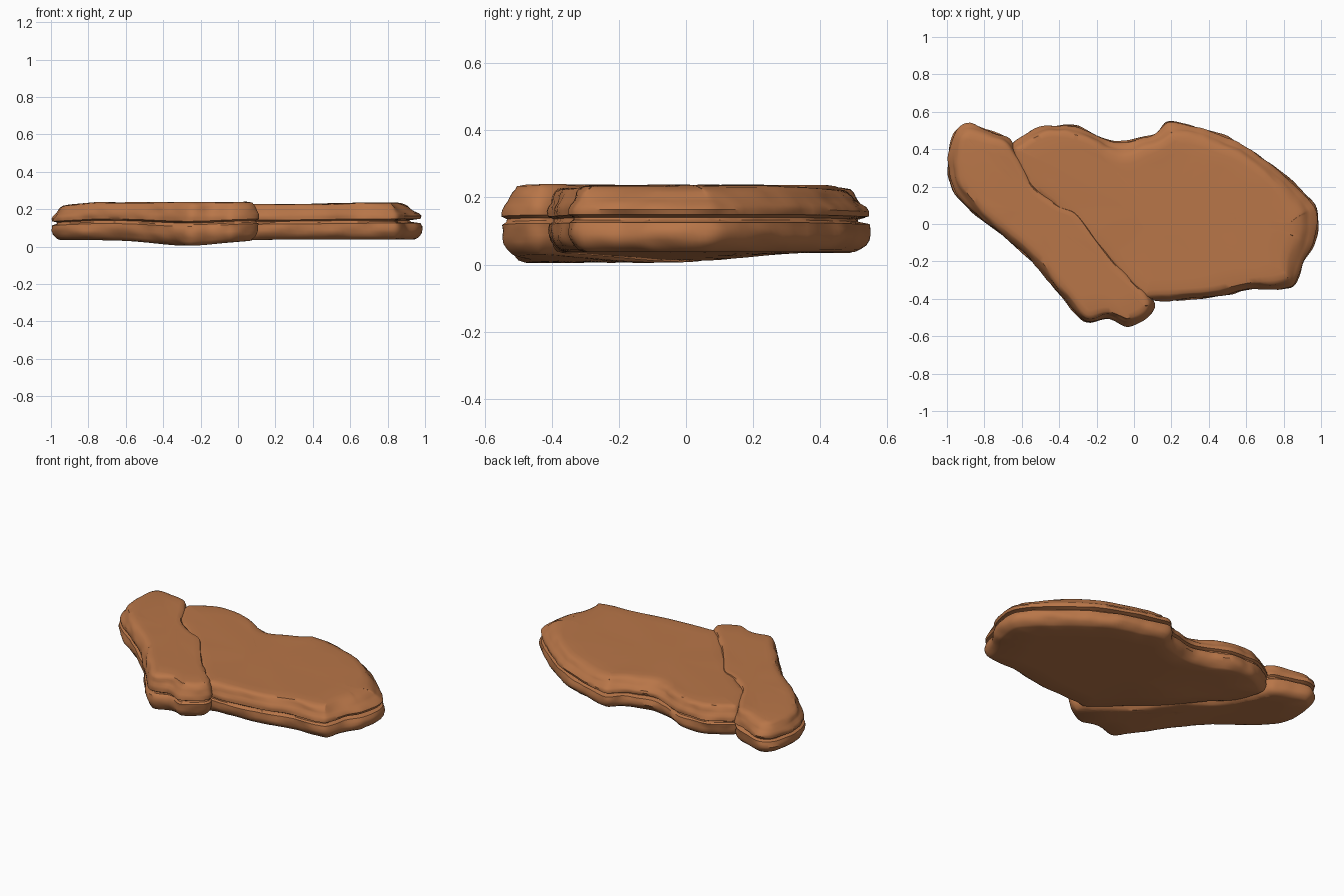
import bpy, bmesh, math
from mathutils import Vector, noise

if "Cube" in bpy.data.objects:
    bpy.data.objects.remove(bpy.data.objects["Cube"])

mat = bpy.data.materials.new("warm_sandstone")
mat.diffuse_color = (0.48, 0.18, 0.065, 1)
mat.use_nodes = True
mat.node_tree.nodes["Principled BSDF"].inputs["Base Color"].default_value = mat.diffuse_color

# Side profile: (height fraction, share of the local top inset, fixed inset)
PROFILE = [(0, 0, .05), (.03, 0, .03), (.1, 0, .014), (.18, 0, .004), (.27, 0, 0),
           (.36, .02, 0), (.44, .08, 0), (.48, .45, .002), (.52, .5, .003),
           (.56, .1, 0), (.64, .05, 0), (.71, .14, 0), (.77, .36, 0), (.83, .52, 0),
           (.89, .62, .002), (.94, .76, .005), (.98, .95, .012), (1.0, 1.2, .03)]


def smooth_loop(keys, steps=7):
    """Closed Catmull-Rom through (x, y, inset) keys."""
    pts, n = [], len(keys)
    for i in range(n):
        a, b, c, d = (Vector(keys[(i + k) % n]) for k in (-1, 0, 1, 2))
        for s in range(steps):
            t = s / steps
            pts.append(.5 * (2 * b + (c - a) * t + (2 * a - 5 * b + 4 * c - d) * t * t
                             + (3 * b - a - 3 * c + d) * t ** 3))
    return pts


def bottom_z(x, y):
    fade = 1 / (1 + math.exp((y - .2) * 14))
    return .038 - .03 * math.exp(-((x + .27) / .24) ** 2) * fade


def slab(name, keys, centre, top_z, lift=0):
    loop = smooth_loop(keys)
    n = len(loop)
    bm = bmesh.new()
    # Clockwise outline: inward normal lies to the right of travel
    inward = []
    for i in range(n):
        d = loop[(i + 2) % n] - loop[i - 2]
        inward.append(Vector((d.y, -d.x)).normalized())

    def ring(f, k, fixed, shrink=1.0):
        out = []
        for p, nrm in zip(loop, inward):
            q = Vector((p.x, p.y)) + nrm * (max(p.z, 0) * k + fixed)
            lo, hi = bottom_z(*q) - lift, top_z(*q)
            z = lo + (hi - lo) * f
            if 0 < f < .97:
                rough = noise.noise((q.x * 6, q.y * 6, z * 18)) + .5 * noise.noise((q.x * 15, q.y * 15, z * 30))
                q += nrm * (.011 * rough + .004)
            q = centre + (q - centre) * shrink
            if shrink < 1:
                z = top_z(*q) if f else bottom_z(*q) - lift
            if f > .9:
                z += .004 * noise.noise((q.x * 4, q.y * 4, 3))
            out.append(bm.verts.new((q.x, q.y, z)))
        return out

    rings = [ring(0, 0, .05, s) for s in (.25, .5, .75)]
    rings += [ring(*layer) for layer in PROFILE]
    rings += [ring(1, 1.2, .03, s) for s in (.85, .6, .3)]
    for a, b in zip(rings, rings[1:]):
        for i in range(n):
            j = (i + 1) % n
            bm.faces.new((a[i], a[j], b[j], b[i]))
    bm.faces.new(rings[0])
    bm.faces.new(rings[-1])
    bmesh.ops.recalc_face_normals(bm, faces=bm.faces)
    mesh = bpy.data.meshes.new(name)
    bm.to_mesh(mesh)
    bm.free()
    mesh.materials.append(mat)
    ob = bpy.data.objects.new(name, mesh)
    bpy.context.collection.objects.link(ob)
    bpy.context.view_layer.objects.active = ob
    ob.select_set(True)
    bpy.ops.object.shade_smooth_by_angle(angle=math.radians(40))
    ob.select_set(False)


# Long left slab running diagonally to the front
left = [(-.97, .48, .04), (-.89, .54, .05), (-.78, .505, .04), (-.68, .465, .03),
        (-.635, .40, .015), (-.58, .30, .01), (-.52, .20, .01), (-.40, .115, .01),
        (-.30, .07, .01), (-.2, -.06, .01), (-.1, -.19, .01), (0, -.295, .01),
        (.08, -.37, .015), (.113, -.44, .03), (.07, -.505, .035), (-.035, -.55, .035),
        (-.14, -.51, .03), (-.27, -.52, .03), (-.4, -.38, .03), (-.56, -.19, .03),
        (-.75, -.03, .03), (-.86, .06, .035), (-.97, .18, .05), (-1.0, .33, .055)]
slab("left_slab", left, Vector((-.5, .05)),
     lambda x, y: .238 - .025 * max(0, -x - .75) / .25 - .12 * max(0, y - .4) ** 2, .003)

# Broad main slab with a ledged back and a split right end
main = [(-.66, .38, .02), (-.61, .46, .03), (-.5, .52, .03), (-.4, .53, .03),
        (-.3, .525, .04), (-.2, .475, .03), (-.13, .45, .06), (-.06, .445, .08),
        (.03, .465, .07), (.11, .485, .055), (.19, .553, .085), (.34, .52, .06),
        (.48, .475, .06), (.63, .4, .055), (.8, .27, .06), (.93, .15, .10),
        (.99, .06, .13), (.975, -.1, .13), (.91, -.2, .09), (.87, -.32, .06),
        (.79, -.35, .045), (.62, -.355, .03), (.4, -.4, .03), (.12, -.41, .025),
        (.02, -.39, .02), (-.2, -.16, .02), (-.42, .06, .02), (-.58, .2, .02)]
slab("main_slab", main, Vector((.12, .05)),
     lambda x, y: .226 + .010 * min(1, max(0, x - .3) / .4) + .006 * min(1, max(0, -x)))
